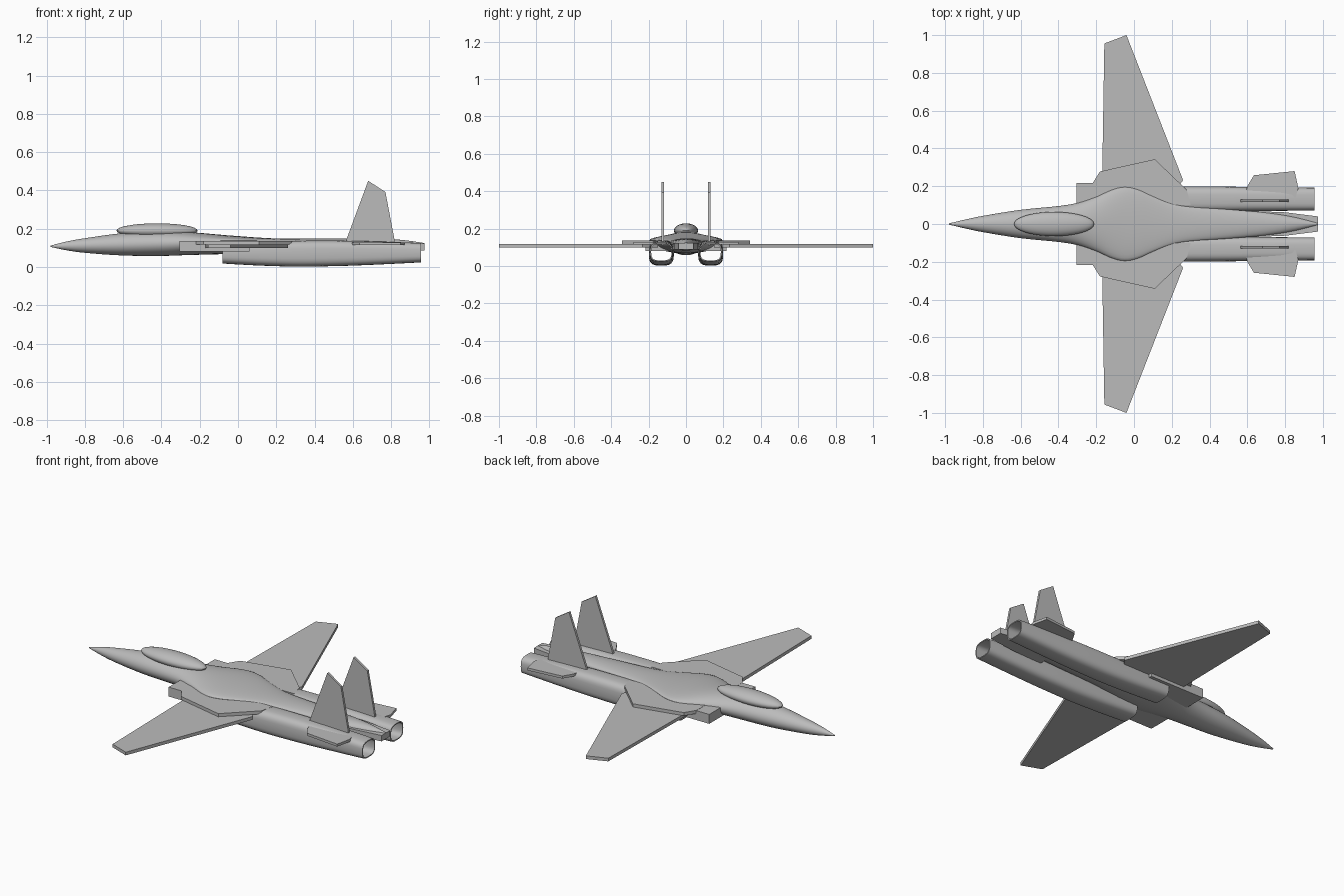
import bpy, bmesh, math

if "Cube" in bpy.data.objects:
    bpy.data.objects.remove(bpy.data.objects["Cube"])

grey = bpy.data.materials.new("airframe_grey")
grey.diffuse_color = (0.5, 0.5, 0.5, 1)
grey.use_nodes = True
grey.node_tree.nodes["Principled BSDF"].inputs["Base Color"].default_value = grey.diffuse_color


def finish(name, bm, smooth=False):
    bmesh.ops.recalc_face_normals(bm, faces=bm.faces)
    mesh = bpy.data.meshes.new(name)
    bm.to_mesh(mesh)
    bm.free()
    obj = bpy.data.objects.new(name, mesh)
    bpy.context.collection.objects.link(obj)
    mesh.materials.append(grey)
    if smooth:
        bpy.ops.object.select_all(action='DESELECT')
        obj.select_set(True)
        bpy.context.view_layer.objects.active = obj
        bpy.ops.object.shade_smooth_by_angle(angle=math.radians(40))
    return obj


def ring(bm, x, cy, half_w, z_lo, z_mid, z_hi, power, n=32):
    """Superelliptic cross-section at station x."""
    verts = []
    for i in range(n):
        a = 2 * math.pi * i / n
        c, s = math.cos(a), math.sin(a)
        y = cy + half_w * math.copysign(abs(c) ** (2 / power), c)
        h = (z_hi - z_mid) if s > 0 else (z_mid - z_lo)
        z = z_mid + h * math.copysign(abs(s) ** (2 / power), s)
        verts.append(bm.verts.new((x, y, z)))
    return verts


def bridge(bm, a, b):
    n = len(a)
    for i in range(n):
        j = (i + 1) % n
        bm.faces.new((a[i], a[j], b[j], b[i]))


def smooth_stations(keys, steps=4):
    """Catmull-Rom interpolation between section keys."""
    out = []
    for i in range(len(keys) - 1):
        p0, p1, p2, p3 = (keys[max(0, min(len(keys) - 1, i + k))] for k in (-1, 0, 1, 2))
        for s in range(steps):
            t = s / steps
            out.append([0.5 * (2 * b + (c - a) * t + (2 * a - 5 * b + 4 * c - d) * t * t
                               + (3 * b - a - 3 * c + d) * t ** 3)
                        for a, b, c, d in zip(p0, p1, p2, p3)])
    return out + [keys[-1]]


def plate(name, points, lo, hi, upright=False):
    """Flat slab from an outline; upright slabs are extruded along y."""
    bm = bmesh.new()
    place = (lambda p, d: (p[0], d, p[1])) if upright else (lambda p, d: (p[0], p[1], d))
    a = [bm.verts.new(place(p, lo)) for p in points]
    b = [bm.verts.new(place(p, hi)) for p in points]
    bm.faces.new(a)
    bm.faces.new(b)
    bridge(bm, a, b)
    return finish(name, bm)


# Fuselage: x, half width, bottom, widest height, top
body = [(-0.98, 0.003, 0.105, 0.108, 0.111), (-0.9, 0.022, 0.088, 0.11, 0.132),
        (-0.8, 0.043, 0.074, 0.112, 0.15), (-0.6, 0.075, 0.06, 0.117, 0.177),
        (-0.4, 0.095, 0.058, 0.122, 0.185), (-0.3, 0.112, 0.061, 0.126, 0.184),
        (-0.2, 0.145, 0.064, 0.132, 0.178), (-0.12, 0.18, 0.066, 0.136, 0.171),
        (-0.05, 0.195, 0.068, 0.138, 0.165), (0.02, 0.182, 0.07, 0.138, 0.16),
        (0.1, 0.146, 0.073, 0.137, 0.154), (0.2, 0.108, 0.077, 0.134, 0.149),
        (0.3, 0.091, 0.08, 0.13, 0.148), (0.5, 0.077, 0.083, 0.125, 0.148),
        (0.7, 0.06, 0.087, 0.12, 0.147), (0.85, 0.037, 0.09, 0.116, 0.142),
        (0.975, 0.006, 0.1, 0.113, 0.125)]
bm = bmesh.new()
rings = [ring(bm, x, 0, w, lo, mid, hi, 2) for x, w, lo, mid, hi in smooth_stations(body)]
for a, b in zip(rings, rings[1:]):
    bridge(bm, a, b)
bm.faces.new(rings[0])
bm.faces.new(rings[-1])
finish("fuselage", bm, True)

# Canopy
bm = bmesh.new()
bmesh.ops.create_uvsphere(bm, u_segments=32, v_segments=16, radius=1)
bmesh.ops.scale(bm, vec=(0.212, 0.064, 0.038), verts=bm.verts)
bmesh.ops.translate(bm, vec=(-0.423, 0, 0.19), verts=bm.verts)
finish("canopy", bm, True)

# Flat tail boom between the nozzles
plate("tail_boom", [(0.6, -0.07), (0.8, -0.062), (0.975, -0.04),
                    (0.975, 0.04), (0.8, 0.062), (0.6, 0.07)], 0.087, 0.122)

# Engine duct: x, half width, bottom, top
duct = [(-0.08, 0.066, 0.018, 0.122), (0.1, 0.067, 0.008, 0.13), (0.3, 0.067, 0.002, 0.137),
        (0.48, 0.066, 0.004, 0.138), (0.62, 0.064, 0.008, 0.136), (0.8, 0.062, 0.016, 0.131),
        (0.955, 0.06, 0.024, 0.125)]
wall = 0.006

for side, s in (("left", 1), ("right", -1)):
    # Open hollow engine nacelle
    bm = bmesh.new()
    st = smooth_stations(duct)
    loops = [ring(bm, x, s * 0.132, w, lo, (lo + hi) / 2, hi, 3.2) for x, w, lo, hi in st]
    loops += [ring(bm, x, s * 0.132, w - wall, lo + wall, (lo + hi) / 2, hi - wall, 3.2)
              for x, w, lo, hi in reversed(st)]
    for a, b in zip(loops, loops[1:] + loops[:1]):
        bridge(bm, a, b)
    finish(side + "_engine_nacelle", bm, True)

    def outline(points):
        return [(x, s * y) for x, y in points]

    # Shoulder box, wing glove, main wing and tailplane
    plate(side + "_shoulder_box",
          outline([(-0.305, 0.05), (-0.305, 0.217), (0.06, 0.217), (0.06, 0.05)]), 0.08, 0.136)
    plate(side + "_wing_glove",
          outline([(-0.22, 0.1), (-0.22, 0.215), (-0.18, 0.278), (0.11, 0.343),
                   (0.28, 0.18), (0.3, 0.1)]), 0.118, 0.137)
    plate(side + "_wing",
          outline([(-0.17, 0.15), (-0.157, 0.956), (-0.04, 1.0), (0.26, 0.232), (0.2, 0.15)]),
          0.099, 0.118)
    plate(side + "_tailplane",
          outline([(0.58, 0.12), (0.6, 0.2), (0.635, 0.258), (0.85, 0.28), (0.87, 0.19),
                   (0.85, 0.12)]), 0.114, 0.129)

    # Upright tail fin
    plate(side + "_tail_fin", [(0.557, 0.11), (0.565, 0.14), (0.68, 0.45), (0.77, 0.392),
                               (0.818, 0.14), (0.818, 0.11)],
          s * 0.124 - 0.007, s * 0.124 + 0.007, upright=True)
